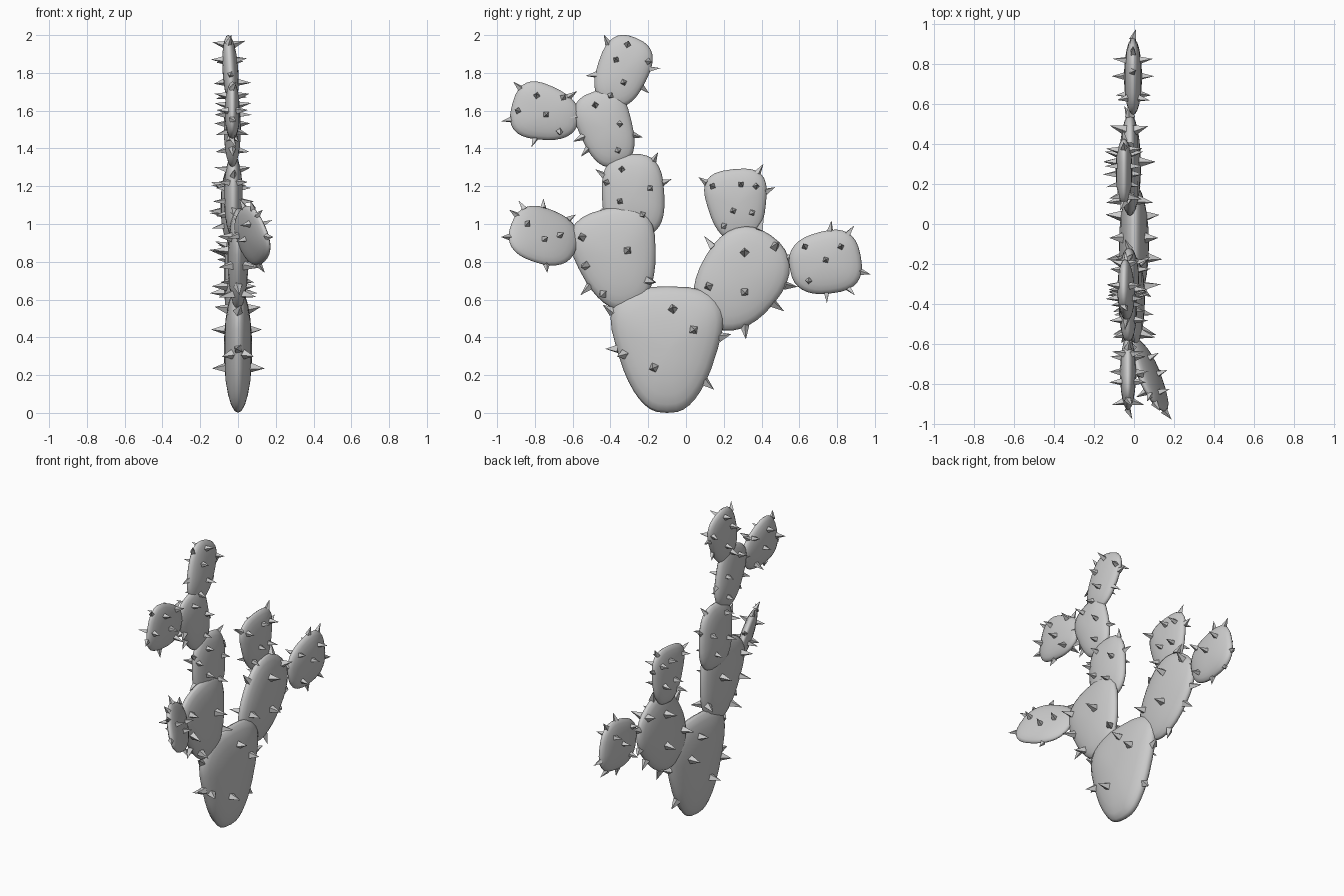
import bpy, bmesh, math, random
from mathutils import Vector, Matrix
from mathutils.bvhtree import BVHTree

if "Cube" in bpy.data.objects:
    bpy.data.objects.remove(bpy.data.objects["Cube"])

random.seed(4)
grey = bpy.data.materials.new("cactus_grey")
grey.diffuse_color = (0.6, 0.6, 0.6, 1)
grey.use_nodes = True
grey.node_tree.nodes["Principled BSDF"].inputs["Base Color"].default_value = grey.diffuse_color
SEG, RINGS = 32, 12


def finish(name, bm, smooth):
    me = bpy.data.meshes.new(name)
    bm.to_mesh(me)
    bm.free()
    me.materials.append(grey)
    for p in me.polygons:
        p.use_smooth = smooth
    ob = bpy.data.objects.new(name, me)
    bpy.context.collection.objects.link(ob)


def add_spine(bm, loc, nrm, length, radius):
    # four-sided pyramid, sunk a little into the pad
    rot = nrm.to_track_quat('Z', 'Y').to_matrix().to_4x4()
    spin = Matrix.Rotation(random.uniform(0, math.pi / 2), 4, 'Z')
    m = Matrix.Translation(loc + nrm * (length / 2 - 0.008)) @ rot @ spin
    bmesh.ops.create_cone(bm, cap_ends=True, segments=4, radius1=radius,
                          radius2=0.0005, depth=length, matrix=m)


def pad(name, base, tip, w, k, n, x0, h, spots, slope=(0, 0), rim=(40, 85, 125, -30, -70, -115),
        length=0.065, radius=0.021):
    """Flattened egg-shaped pad from base to tip in the y-z plane, plus its spines."""
    b, t = Vector(base), Vector(tip)
    c, half = (b + t) / 2, (t - b) / 2
    perp = Vector((half.y, -half.x)).normalized()

    def outline(a):
        sp = lambda q: math.copysign(abs(q) ** (2 / n), q)
        v, u = sp(math.cos(a)), sp(math.sin(a))
        return half * v + perp * (w * (1 + k * v) * u)

    def place(off, dx):
        return Vector((x0 + slope[0] * off.x + slope[1] * off.y + dx, c.x + off.x, c.y + off.y))

    bm = bmesh.new()
    rings = []
    for i in range(1, RINGS):
        th = -math.pi / 2 + math.pi * i / RINGS
        rings.append([bm.verts.new(place(outline(2 * math.pi * j / SEG) * math.cos(th),
                                         h * math.sin(th))) for j in range(SEG)])
    lo = bm.verts.new(place(Vector((0, 0)), -h))
    hi = bm.verts.new(place(Vector((0, 0)), h))
    for j in range(SEG):
        j2 = (j + 1) % SEG
        for r, s in zip(rings, rings[1:]):
            bm.faces.new((r[j], r[j2], s[j2], s[j]))
        bm.faces.new((lo, rings[0][j2], rings[0][j]))
        bm.faces.new((hi, rings[-1][j], rings[-1][j2]))
    bmesh.ops.recalc_face_normals(bm, faces=bm.faces)
    bm.normal_update()
    tree = BVHTree.FromBMesh(bm)
    finish(name, bm, True)

    # spines on both flat sides, then around the rim
    sb = bmesh.new()
    for y, z in spots:
        for side in (1, -1):
            loc, nrm, _, _ = tree.ray_cast(Vector((side, y, z)), Vector((-side, 0, 0)))
            if loc:
                add_spine(sb, loc, nrm, length * random.uniform(0.9, 1.15), radius)
    for deg in rim:
        o = outline(math.radians(deg + random.uniform(-8, 8)))
        out, mid = place(o * 2, 0), place(Vector((0, 0)), 0)
        loc, nrm, _, _ = tree.ray_cast(out, (mid - out).normalized())
        if loc:
            d = (loc - mid).normalized() + Vector((random.uniform(-0.5, 0.5), 0, 0))
            add_spine(sb, loc, d.normalized(), length * 0.9, radius * 0.9)
    finish(name + "_spines", sb, False)


# trunk pad
pad("base_pad", (-.10, 0), (-.10, .67), .267, .37, 2.8, 0, .075,
    [(-.07, .55), (.04, .44), (-.17, .24), (-.33, .31)],
    rim=(-65, -85, 80, 120), length=.075, radius=.03)

# left branch, going up
pad("left_lower_pad", (-.30, .55), (-.43, 1.08), .21, .3, 2.6, 0, .055,
    [(-.55, .93), (-.53, .78), (-.31, .86), (-.44, .63), (-.20, .70)],
    rim=(-100,), length=.08, radius=.027)
pad("left_side_pad", (-.58, .87), (-.925, 1.0), .145, .05, 2.5, .075, .042,
    [(-.84, 1.0), (-.75, .92), (-.67, .94)], slope=(-.42, -.28),
    rim=(15, 45, 75, 120, -25, -110))
pad("left_middle_pad", (-.27, .93), (-.29, 1.37), .165, 0, 2.8, -.025, .05,
    [(-.34, 1.29), (-.35, 1.12), (-.19, 1.19), (-.23, 1.05), (-.42, 1.22)],
    rim=(45, 85, -60, -95))
pad("left_upper_pad", (-.355, 1.31), (-.49, 1.70), .14, .15, 2.8, -.03, .045,
    [(-.48, 1.63), (-.35, 1.53), (-.55, 1.46), (-.59, 1.57), (-.36, 1.39)],
    rim=(100, -110))
pad("left_outer_pad", (-.57, 1.54), (-.92, 1.635), .145, .2, 2.6, -.03, .04,
    [(-.79, 1.68), (-.74, 1.58), (-.67, 1.49), (-.89, 1.6), (-.65, 1.67)],
    rim=(20, -30, -80, 110))
pad("left_top_pad", (-.41, 1.63), (-.265, 1.985), .135, .1, 2.6, -.04, .042,
    [(-.37, 1.87), (-.33, 1.75), (-.20, 1.86), (-.31, 1.95), (-.40, 1.68)],
    slope=(0, -.06), rim=(70, 105, -60, -100))

# right branch
pad("right_lower_pad", (.12, .47), (.45, .94), .22, .1, 2.3, -.02, .055,
    [(.31, .85), (.31, .64), (.12, .67), (.47, .88)],
    rim=(35, 65, 95, 130, -20, -80), length=.085, radius=.028)
pad("right_upper_pad", (.29, .91), (.25, 1.29), .155, .25, 2.8, -.05, .042,
    [(.14, 1.2), (.29, 1.21), (.25, 1.07), (.37, 1.2), (.20, .99), (.35, 1.06)],
    rim=(35, 75, -45))
pad("right_outer_pad", (.55, .76), (.925, .83), .165, .08, 2.6, -.005, .045,
    [(.82, .88), (.74, .81), (.65, .70), (.63, .88)],
    rim=(15, 60, -45, -85, 100))
